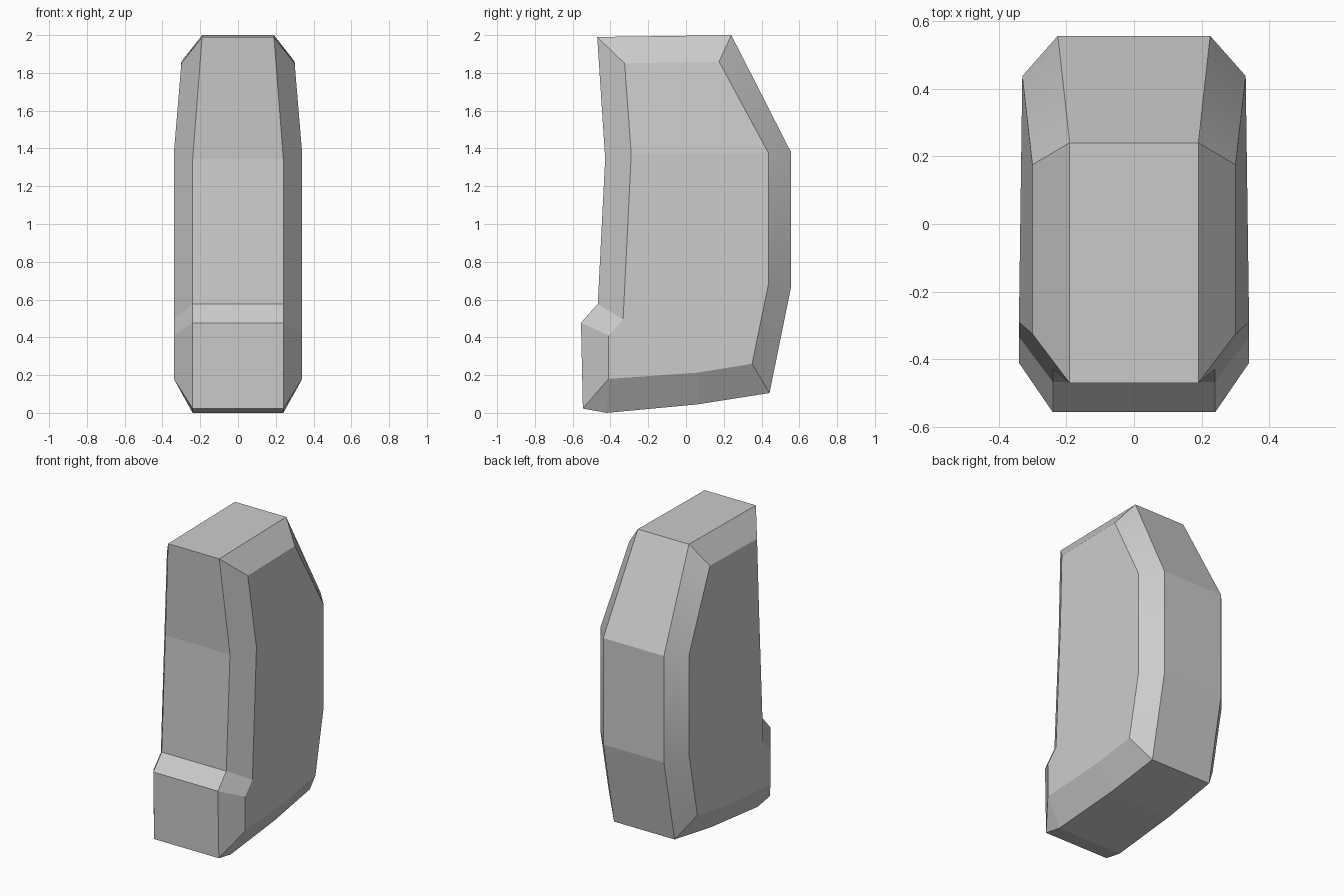
import bpy, bmesh

if "Cube" in bpy.data.objects:
    bpy.data.objects.remove(bpy.data.objects["Cube"])

# Side profile stations: rim (x, y, z) and matching side-panel corner (x, y, z)
stations = [
    ((.19, -.47, 1.99), (.30, -.325, 1.85)),    # 0 top front
    ((.19, .24, 2.0), (.30, .175, 1.86)),       # 1 top back
    ((.225, .556, 1.38), (.33, .437, 1.375)),   # 2 upper back
    ((.225, .556, .665), (.33, .437, .685)),    # 3 lower back
    ((.225, .442, .105), (.33, .35, .26)),      # 4 heel
    ((.232, .06, .045), (.335, .06, .213)),     # 5 underside
    ((.24, -.42, 0.0), (.34, -.41, .18)),       # 6 base front
    ((.24, -.546, .023), (.34, -.41, .18)),     # 7 toe bottom
    ((.24, -.556, .477), (.34, -.41, .41)),     # 8 toe top
    ((.24, -.467, .577), (.34, -.333, .495)),   # 9 step
    ((.24, -.428, 1.345), (.34, -.29, 1.37)),   # 10 front bend
]
n = len(stations)
bm = bmesh.new()
cache = {}


def vert(p, s):
    key = (s * p[0], p[1], p[2])
    if key not in cache:
        cache[key] = bm.verts.new(key)
    return cache[key]


def face(verts, smooth=False):
    f = bm.faces.new(list(dict.fromkeys(verts)))
    f.smooth = smooth


for i in range(n):
    (r0, p0), (r1, p1) = stations[i], stations[(i + 1) % n]
    # Central band
    face([vert(r0, 1), vert(r1, 1), vert(r1, -1), vert(r0, -1)])
    # Chamfers on both sides, blended round the back
    for s in (1, -1):
        face([vert(r0, s), vert(r1, s), vert(p1, s), vert(p0, s)], i in (1, 2, 3))

# Side panels, creased at the bend
for s in (1, -1):
    for ids in ((0, 1, 2, 10), (2, 3, 4, 5, 6, 8, 9, 10)):
        face([vert(stations[k][1], s) for k in ids])

bmesh.ops.recalc_face_normals(bm, faces=bm.faces[:])
mesh = bpy.data.meshes.new("chamfered_body")
bm.to_mesh(mesh)
bm.free()
body = bpy.data.objects.new("chamfered_body", mesh)
bpy.context.collection.objects.link(body)
